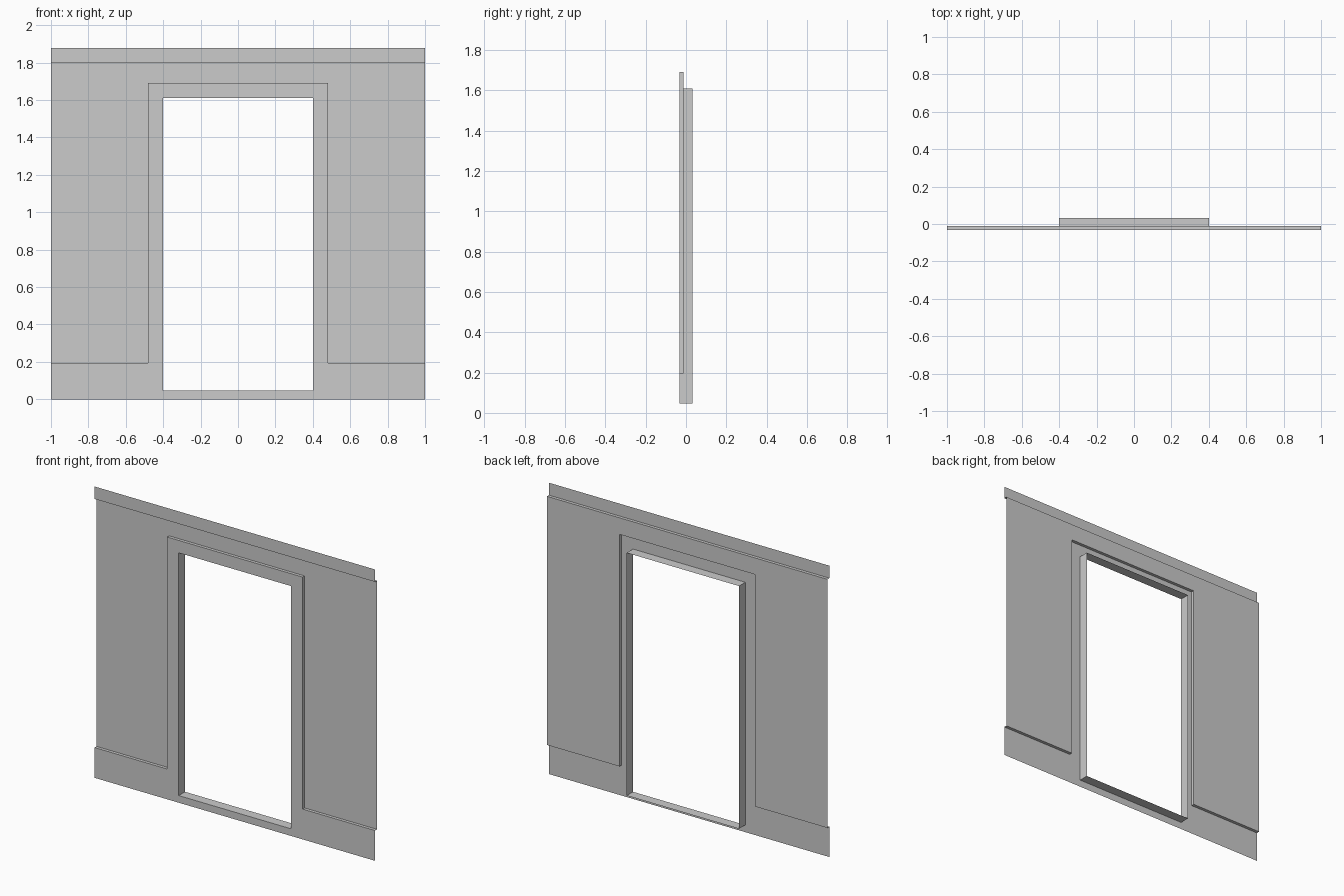
import bpy

if "Cube" in bpy.data.objects:
    bpy.data.objects.remove(bpy.data.objects["Cube"])

FRONT, PANEL, BACK = -0.032, -0.012, 0.032


def half_object(name, polygons=(), strips=()):
    """Right half of a part from flat outlines (points, y) and paths
    swept in depth (points, y0, y1), mirrored to the left."""
    verts, faces = [], []

    def add(pts):
        faces.append(range(len(verts), len(verts) + len(pts)))
        verts.extend(pts)

    for pts, y in polygons:
        add([(x, y, z) for x, z in pts])
    for pts, y0, y1 in strips:
        for (ax, az), (bx, bz) in zip(pts, pts[1:]):
            add([(ax, y0, az), (bx, y0, bz), (bx, y1, bz), (ax, y1, az)])
    mesh = bpy.data.meshes.new(name)
    mesh.from_pydata(verts, [], [list(f) for f in faces])
    obj = bpy.data.objects.new(name, mesh)
    bpy.context.collection.objects.link(obj)
    mod = obj.modifiers.new("mirror", 'MIRROR')
    mod.use_axis[0] = True
    mod.merge_threshold = 0.0005
    return obj


W, H = 1.0, 1.877                       # half width, full height
BASE, CORNICE = 0.195, 1.797            # baseboard top, cornice bottom
CASE_X, CASE_Z = 0.482, 1.69            # outer door casing
DOOR_X, SILL, HEAD = 0.40, 0.046, 1.61  # opening

casing_edge = [(0, CASE_Z), (CASE_X, CASE_Z), (CASE_X, BASE), (W, BASE)]
opening = [(0, SILL), (DOOR_X, SILL), (DOOR_X, HEAD), (0, HEAD)]

# Recessed wall panel
half_object("wall_panel",
            polygons=[(casing_edge + [(W, CORNICE), (0, CORNICE)], PANEL)])

# Baseboard and door casing with their stepped edge
half_object("baseboard_and_casing",
            polygons=[([(0, 0), (W, 0)] + casing_edge[::-1] + opening[::-1], FRONT)],
            strips=[(casing_edge, FRONT, PANEL)])

# Cornice band along the top
half_object("cornice",
            polygons=[([(0, CORNICE), (W, CORNICE), (W, H), (0, H)], FRONT)],
            strips=[([(W, CORNICE), (0, CORNICE)], FRONT, PANEL)])

# Lining of the doorway
half_object("door_lining", strips=[(opening, FRONT, BACK)])
